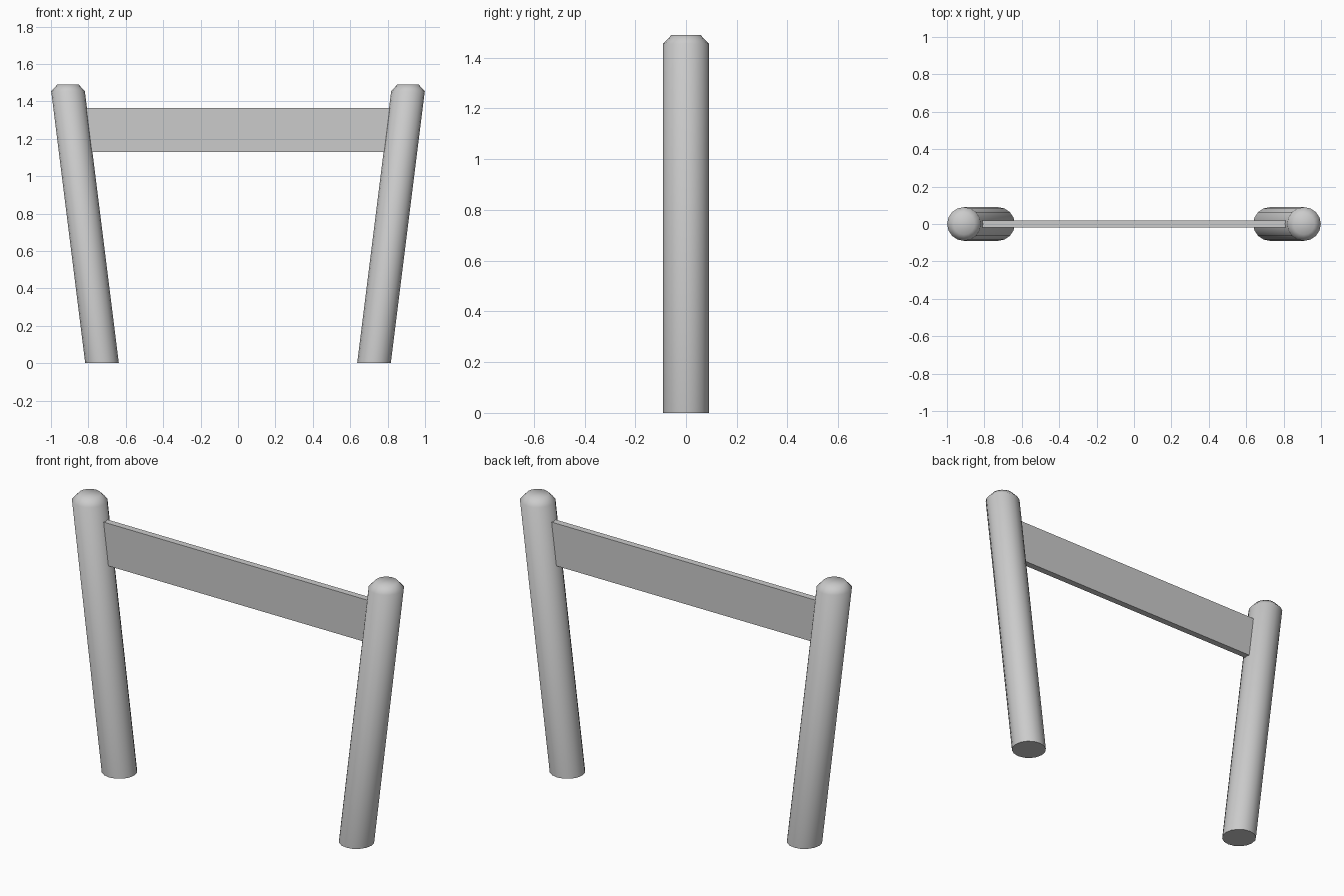
import bpy, bmesh
from math import cos, sin, pi

if "Cube" in bpy.data.objects:
    bpy.data.objects.remove(bpy.data.objects["Cube"])

SIDES = 16
LOW_X, SLOPE, RADIUS = 0.727, 0.125, 0.09


def make_object(name, bm):
    bmesh.ops.recalc_face_normals(bm, faces=bm.faces)
    mesh = bpy.data.meshes.new(name)
    bm.to_mesh(mesh)
    bm.free()
    ob = bpy.data.objects.new(name, mesh)
    bpy.context.collection.objects.link(ob)
    return ob


def leaning_post(name, side):
    # Rings of (height, radius, centre x), cut level at the ground
    profile = [(0, RADIUS, LOW_X),
               (1.455, RADIUS, LOW_X + SLOPE * 1.455),
               (1.49, 0.057, LOW_X + SLOPE * 1.455)]
    bm = bmesh.new()
    rings = []
    for z, r, cx in profile:
        rings.append([bm.verts.new((side * cx + r * cos(2 * pi * i / SIDES),
                                    r * sin(2 * pi * i / SIDES), z))
                      for i in range(SIDES)])
    for low, high in zip(rings, rings[1:]):
        for i in range(SIDES):
            j = (i + 1) % SIDES
            bm.faces.new((low[i], low[j], high[j], high[i])).smooth = True
    # Softly shaded cap
    bm.faces.new(rings[-1]).smooth = True
    # Flat foot with a sharp rim
    foot = bm.faces.new(rings[0][::-1])
    for edge in foot.edges:
        edge.smooth = False
    return make_object(name, bm)


def cross_board(name, bottom, top, half_depth):
    # Board with ends slanted to follow the posts
    bm = bmesh.new()
    bmesh.ops.create_cube(bm, size=2)
    for v in bm.verts:
        side = 1 if v.co.x > 0 else -1
        z = top if v.co.z > 0 else bottom
        x = LOW_X + SLOPE * z - RADIUS + 0.004
        v.co = (side * x, v.co.y * half_depth, z)
    return make_object(name, bm)


leaning_post("left_post", -1)
leaning_post("right_post", 1)
cross_board("cross_board", 1.13, 1.365, 0.018)
